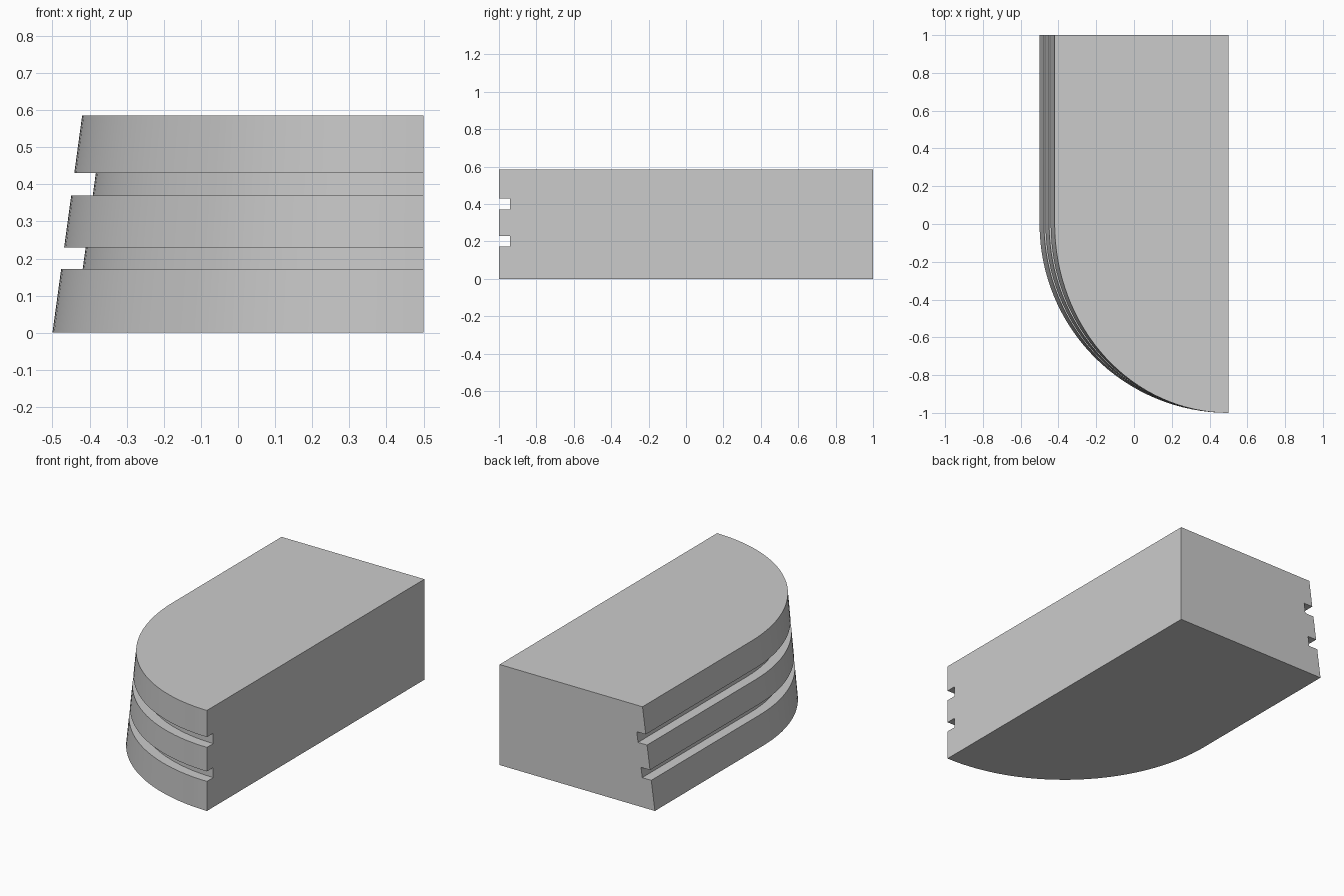
import bpy, bmesh
from math import sin, cos, pi, radians

cube = bpy.data.objects.get("Cube")
if cube:
    bpy.data.objects.remove(cube, do_unlink=True)

HEIGHT, LEAN, DEPTH, SEGMENTS = 0.585, 0.08, 0.058, 32
GROOVES = [(0.172, 0.23), (0.37, 0.43)]

# Wall profile from bottom to top: (height, inset), with two square grooves
profile = [(0, 0)]
for low, high in GROOVES:
    profile += [(low, 0), (low, DEPTH), (high, DEPTH), (high, 0)]
profile.append((HEIGHT, 0))

bm = bmesh.new()


def column(angle, y=None):
    """Verts of the wall profile at one angle of the quarter ellipse."""
    verts = []
    for z, inset in profile:
        rx = 1 - LEAN * z / HEIGHT - inset
        ry = 1 - inset
        verts.append(bm.verts.new((0.5 - rx * cos(angle),
                                   -ry * sin(angle) if y is None else y, z)))
    return verts


# Straight run from the back, then the curve round to the front corner
columns = [column(0, 1)]
columns += [column(i / SEGMENTS * pi / 2) for i in range(SEGMENTS + 1)]
for a, b in zip(columns, columns[1:]):
    for k in range(len(profile) - 1):
        bm.faces.new((a[k], b[k], b[k + 1], a[k + 1]))

# Flat bottom, top, back and side
corner_low = bm.verts.new((0.5, 1, 0))
corner_high = bm.verts.new((0.5, 1, HEIGHT))
bm.faces.new([c[0] for c in columns] + [corner_low])
bm.faces.new([c[-1] for c in columns] + [corner_high])
bm.faces.new(columns[0] + [corner_high, corner_low])
bm.faces.new(columns[-1] + [corner_high, corner_low])
bmesh.ops.recalc_face_normals(bm, faces=bm.faces)

mesh = bpy.data.meshes.new("grooved_block")
bm.to_mesh(mesh)
bm.free()
block = bpy.data.objects.new("grooved_block", mesh)
bpy.context.collection.objects.link(block)

# Plain grey
grey = bpy.data.materials.new("light_grey")
grey.use_nodes = True
colour = (0.6, 0.6, 0.6, 1)
grey.diffuse_color = colour
grey.node_tree.nodes["Principled BSDF"].inputs["Base Color"].default_value = colour
mesh.materials.append(grey)

bpy.ops.object.select_all(action="DESELECT")
block.select_set(True)
bpy.context.view_layer.objects.active = block
bpy.ops.object.shade_smooth_by_angle(angle=radians(30))
